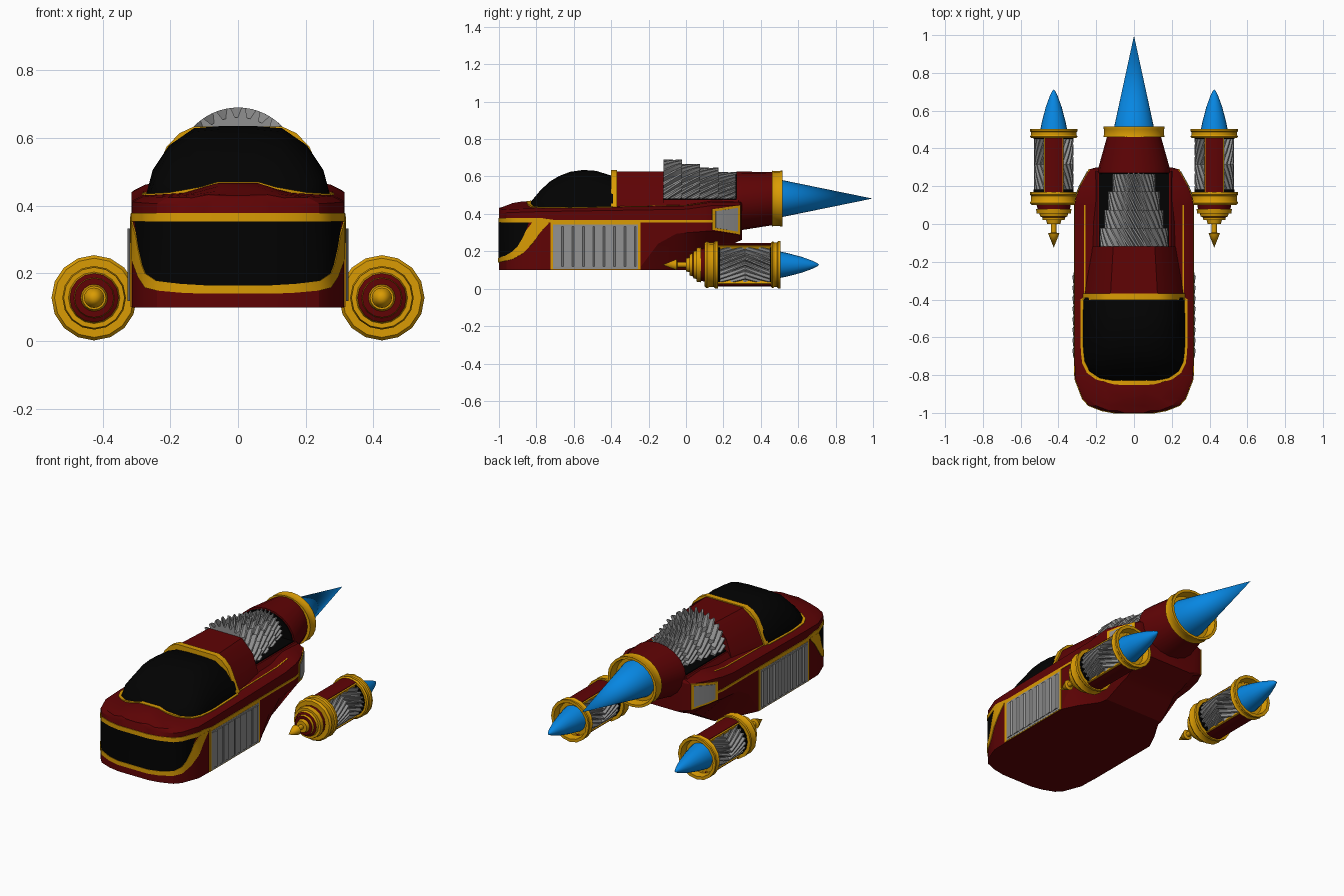
import bpy, bmesh, math

if "Cube" in bpy.data.objects:
    bpy.data.objects.remove(bpy.data.objects["Cube"])

def mat(name, r, g, b):
    m = bpy.data.materials.new(name)
    m.diffuse_color = (r, g, b, 1)
    m.use_nodes = True
    m.node_tree.nodes["Principled BSDF"].inputs["Base Color"].default_value = m.diffuse_color
    return m

RED = mat("dark red", 0.115, 0.001, 0.0015)
GOLD = mat("gold", 0.70, 0.33, 0.001)
BLACK = mat("black", 0.0006, 0.0006, 0.0006)
GREY = mat("metal grey", 0.28, 0.28, 0.28)
BLUE = mat("flame blue", 0.002, 0.24, 0.76)

def finish(name, bm, mats, angle=30):
    bmesh.ops.remove_doubles(bm, verts=bm.verts, dist=1e-5)
    bmesh.ops.recalc_face_normals(bm, faces=bm.faces)
    me = bpy.data.meshes.new(name)
    bm.to_mesh(me)
    bm.free()
    for m in mats:
        me.materials.append(m)
    ob = bpy.data.objects.new(name, me)
    bpy.context.collection.objects.link(ob)
    bpy.ops.object.select_all(action='DESELECT')
    ob.select_set(True)
    bpy.context.view_layer.objects.active = ob
    bpy.ops.object.shade_smooth_by_angle(angle=math.radians(angle))
    return ob

def loft(name, rings, m, angle=30):
    """Skin closed rings of equal point count and cap both ends."""
    bm = bmesh.new()
    vs = [[bm.verts.new(p) for p in r] for r in rings]
    n = len(vs[0])
    for a, b in zip(vs, vs[1:]):
        for i in range(n):
            j = (i + 1) % n
            bm.faces.new((a[i], a[j], b[j], b[i]))
    bm.faces.new(vs[0])
    bm.faces.new(vs[-1])
    return finish(name, bm, [m], angle)

def lathe(name, prof, cols, cx, cz, n=16, angle=30, sz=1):
    """Revolve (y, r) points about the y axis; cols gives one material per segment."""
    bm = bmesh.new()
    mats = list(dict.fromkeys(cols))
    vs = []
    for y, r in prof:
        vs.append([bm.verts.new((cx + r * math.cos(2 * math.pi * i / n), y,
                                 cz + sz * r * math.sin(2 * math.pi * i / n))) for i in range(n)] if r > 0
                  else [bm.verts.new((cx, y, cz))] * n)
    for k, (a, b) in enumerate(zip(vs, vs[1:])):
        for i in range(n):
            j = (i + 1) % n
            f = bm.faces.new(list(dict.fromkeys((a[i], a[j], b[j], b[i]))))
            f.material_index = mats.index(cols[k % len(cols)])
    return finish(name, bm, mats, angle)

def gear(name, cx, cz, y0, y1, r, rin, teeth, twist):
    rings = []
    for k in range(5):
        ring = []
        for i in range(teeth * 4):
            a = 2 * math.pi * (i / 4 + twist * k / 4) / teeth
            q = r if i % 4 < 2 else rin
            ring.append((cx + q * math.cos(a), y0 + (y1 - y0) * k / 4, cz + q * math.sin(a)))
        rings.append(ring)
    return loft(name, rings, GREY, 20)

def box(name, x0, x1, y0, y1, z0, z1, m):
    return loft(name, [[(x0, y, z0), (x1, y, z0), (x1, y, z1), (x0, y, z1)] for y in (y0, y1)], m)

def interp(tab, t):
    for (a, u), (b, v) in zip(tab, tab[1:]):
        if t <= b:
            return u + (v - u) * max(0, t - a) / (b - a)
    return tab[-1][1]

def mirrored(half, y):
    return [(x, y, z) for x, z in half] + [(-x, y, z) for x, z in reversed(half)]

# Hull: plan outline, arched lower rear and raised nose
PLAN = [(-1, .10), (-.987, .17), (-.96, .24), (-.925, .272), (-.82, .312), (-.7, .315),
        (.1, .315), (.14, .308), (.2, .285), (.29, .235), (.3, .2)]
XB = [(-.22, 1), (-.15, .86), (-.05, .64), (.14, .54), (.3, .75)]
ZB = [(0, .1), (.14, .19), (.3, .262)]
ZM = [(-.24, .12), (-.15, .24), (-.05, .295), (.14, .31), (.3, .285)]
ZW = [(-1, .405), (-.8, .412), (0, .425), (.14, .445), (.3, .445)]
ZC = [(-1, .43), (-.987, .435), (-.9, .468), (-.8, .465), (-.6, .455), (.3, .465)]

def deck(y):
    """Upper half-section of the hull from side wall to centre."""
    x, zw = interp(PLAN, y), interp(ZW, y)
    return [(x, zw), (x - .035, zw + .018), (.52 * x, zw + .027), (.2 * x, interp(ZC, y))]

rings = []
for y in sorted([p[0] for p in PLAN] + [-.87, -.6, -.24, -.15, -.05, 0]):
    x = interp(PLAN, y)
    rings.append(mirrored([(x * interp(XB, y), interp(ZB, y)), (x, interp(ZM, y))] + deck(y), y))
loft("hull", rings, RED, 25)

# Bands that follow the hull outline
def outline(y0, y1, both):
    half = [(interp(PLAN, y), y) for y in
            sorted({y0, y1, *[p[0] for p in PLAN if y0 < p[0] < y1],
                    *[v for v in (-.9, -.87, -.855, -.78) if y0 < v < y1]})]
    return [(-x, y) for x, y in reversed(half)] + half if both else half

def band(name, pts, lo, hi, off, m):
    rings = []
    for i, (x, y) in enumerate(pts):
        a, b = pts[max(i - 1, 0)], pts[min(i + 1, len(pts) - 1)]
        tx, ty = b[0] - a[0], b[1] - a[1]
        d = math.hypot(tx, ty)
        nx, ny = ty / d, -tx / d
        o = [(x - nx * .01, y - ny * .01), (x + nx * off, y + ny * off)]
        rings.append([(*o[0], lo(y)), (*o[0], hi(y)), (*o[1], hi(y)), (*o[1], lo(y))])
    return loft(name, rings, m)

WIN = [(-1, .165), (-.96, .178), (-.925, .2), (-.9, .225), (-.87, .275), (-.855, .31), (-.84, .356)]
EDGE = [(-1, .14), (-.925, .158), (-.87, .19), (-.82, .242), (-.78, .30), (-.73, .354)]
win = lambda y: interp(WIN, y)
edge = lambda y: interp(EDGE, y)
band("front_window", outline(-1, -.842, True), win, lambda y: .356, .0015, BLACK)
band("front_window_frame", outline(-1, -.735, True), edge, lambda y: max(win(y), edge(y) + .001), .004, GOLD)
band("hull_trim", outline(-1, .16, True), lambda y: .353, lambda y: .379 - .012 * (y > -.75), .0035, GOLD)

for s, side in ((1, "right"), (-1, "left")):
    # Rear corner vents
    pts = outline(.14, .29, False)
    inner = outline(.157, .275, False)
    if s < 0:
        pts, inner = [[(-x, y) for x, y in reversed(p)] for p in (pts, inner)]
    band(side + "_vent_frame", pts, lambda y: .315 - .17 * (y - .14), lambda y: .425 + .15 * (y - .14), .004, GOLD)
    band(side + "_vent", inner, lambda y: .328 - .17 * (y - .14), lambda y: .412 + .15 * (y - .14), .007, GREY)
    # Side grilles with slanted slats
    def sbox(n, d, *a):
        x0, x1 = sorted((s * .30, s * d))
        box(side + n, x0, x1, *a)
    sbox("_grille_frame", .3185, -.725, -.243, .102, .36, GOLD)
    sbox("_grille", .3195, -.71, -.257, .106, .344, GREY)
    for i in range(8):
        y = -.705 + i * .0555
        loft(side + "_grille_slat_%d" % i,
             [[(s * .30, y, z), (s * .30, y + .05, z), (s * .32, y + .05, z), (s * .327, y + .04, z), (s * .321, y, z)]
              for z in (.118, .333)], GREY)
    # Thin gold pinstripe along the deck
    loft(side + "_deck_stripe", [[(s * x, y, interp(sorted(deck(y)), x) + dz) for x, dz in
                                  ((.257, -.01), (.264, -.01), (.264, .002), (.257, .002))]
                                 for y in (-.37, -.24, -.05, 0, .1)], GOLD)

# Canopy and its rim
CW = [(-.84, .10), (-.815, .19), (-.78, .238), (-.73, .262), (-.65, .272), (-.39, .27)]
CH = [(-.84, .02), (-.815, .05), (-.78, .092), (-.73, .14), (-.68, .17), (-.62, .193),
      (-.55, .203), (-.48, .198), (-.39, .17)]
rings, rim = [], []
for y in [-.84, -.815, -.78, -.73, -.68, -.62, -.55, -.48, -.39]:
    w, h = interp(CW, y), interp(CH, y)
    rings.append(mirrored([(w, .38), (w, .432), (.93 * w, .432 + .36 * h), (.75 * w, .432 + .72 * h),
                           (.48 * w, .432 + .97 * h), (.2 * w, .432 + h)], y))
    x = w + .012
    rim.append((x, y - .008, interp(sorted(deck(y)), x) + .004))
rim.insert(0, (.063, -.853, interp(ZC, -.853) + .003))
loft("canopy", rings, BLACK, 50)
# Rim strip lies on the deck and runs in under the glass
path = rim[::-1] + [(-x, y, z) for x, y, z in rim]
loft("canopy_rim", [[(x, y, z - .03), (x, y, z), (x * .88, y + .025, z + .001), (x * .88, y + .025, z - .03)]
                    for x, y, z in path], GOLD)

# Fairing behind the canopy with gold arch
F0 = [(.268, .43), (.205, .57), (.125, .628)]
F1 = [(.225, .43), (.185, .55), (.11, .628)]
loft("fairing", [mirrored(F0, -.385), mirrored(F1, -.12)], RED)
loft("fairing_arch", [mirrored([(.274, .43), (.211, .574), (.173, .614), (.13, .634)], y) for y in (-.402, -.368)], GOLD)

# Engine bay and stepped ribbed engine
loft("engine_bay", [mirrored([(.235, .42), (.195, .476)], y) for y in (-.14, .28)], RED)
loft("engine_bay_floor", [mirrored([(.185, .47), (.185, .482)], y) for y in (-.12, .27)], BLACK)
for i, r in enumerate((.18, .157, .137, .113)):
    gear("engine_stage_%d" % i, 0, .51, -.12 + i * .0975, -.12 + (i + 1) * .0975, r, r * .84, 26, 1.5)

# Rear neck, main nozzle and flame
def oval(y, rx, rz, cz):
    return [(rx * math.cos(math.pi * i / 10), y, cz + rz * math.sin(math.pi * i / 10)) for i in range(20)]
loft("neck", [oval(.27, .19, .16, .468), oval(.3, .188, .156, .47), oval(.465, .142, .142, .482)], RED)
loft("engine_bay_end", [oval(y, .18, .15, .468) for y in (.264, .272)], BLACK)
lathe("main_nozzle", [(.46, 0), (.46, .162), (.472, .159), (.5, .159), (.506, .162), (.517, .162), (.517, .146),
                      (.467, .138), (.467, 0)], [GOLD], 0, .482, 24, sz=.92)
lathe("main_flame", [(.468, 0), (.468, .115), (.997, 0)], [BLUE], 0, .482, 32, sz=.94)

# Side pods
for s, side in ((1, "right"), (-1, "left")):
    cx, cz = s * .425, .128
    lathe(side + "_pod_nose",
          [(-.125, 0), (-.06, .026), (-.05, .03), (-.045, .014), (.0, .014), (.0, .035), (.02, .04), (.02, .058),
           (.035, .06), (.04, .072), (.055, .076), (.055, .09), (.08, .094), (.08, .086), (.1, .09),
           (.1, .117), (.112, .126), (.125, .119), (.148, .119), (.155, .126), (.17, .126), (.17, .1), (.17, 0)],
          [GOLD] * 6 + [RED, GOLD, RED] + [GOLD] * 4 + [RED] + [GOLD] * 8, cx, cz, 16)
    lathe(side + "_pod_core", [(.168, 0), (.168, .106), (.182, .106), (.182, .07), (.45, .07), (.45, .106),
                               (.462, .106), (.462, 0)], [BLACK], cx, cz, 16)
    gear(side + "_pod_rotor_front", cx, cz, .182, .316, .104, .086, 22, 2)
    gear(side + "_pod_rotor_rear", cx, cz, .316, .45, .104, .086, 22, -2)
    for up, nm in ((1, "top"), (-1, "bottom")):
        for half, r, m, tag in ((27, .113, GOLD, "edge"), (23, .117, RED, "strip")):
            arc = [math.radians(-half + half * k / 2) for k in range(5)]
            sec = [(r, a) for a in arc] + [(.09, a) for a in reversed(arc)]
            loft("%s_pod_%s_%s" % (side, nm, tag),
                 [[(cx + q * math.sin(a), y, cz + up * q * math.cos(a)) for q, a in sec] for y in (.165, .465)], m)
    lathe(side + "_pod_nozzle", [(.455, 0), (.455, .118), (.463, .126), (.472, .12), (.486, .12), (.492, .126), (.504, .126),
                                 (.504, .108), (.464, .1), (.464, 0)], [GOLD], cx, cz, 16)
    lathe(side + "_pod_flame", [(.465, 0), (.465, .078), (.54, .063), (.62, .042), (.68, .02), (.705, .007), (.712, 0)],
          [BLUE], cx, cz, 20, 45)
